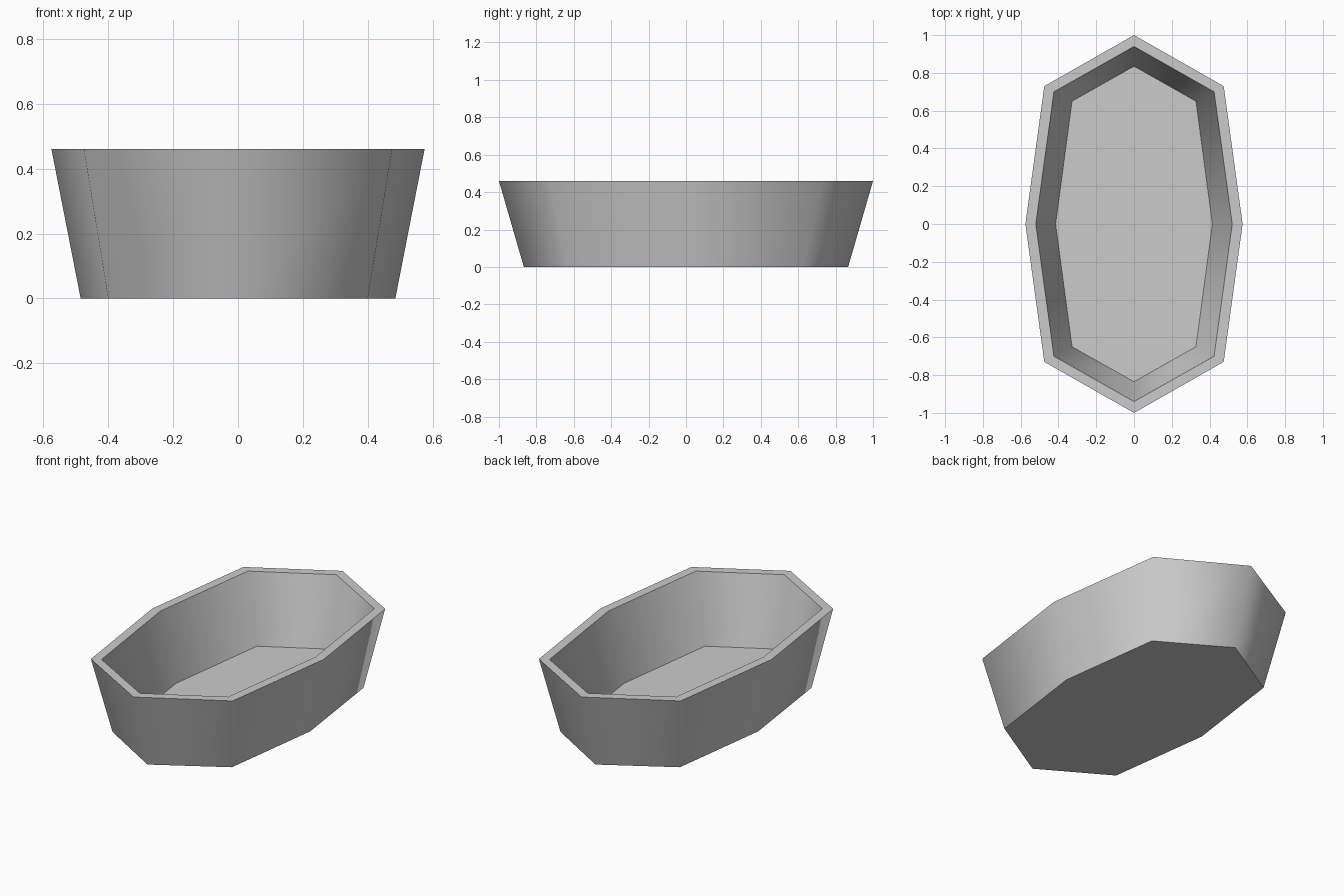
import bpy
import bmesh
from math import radians

cube = bpy.data.objects.get("Cube")
if cube:
    bpy.data.objects.remove(cube, do_unlink=True)

grey = bpy.data.materials.new("plain grey")
grey.use_nodes = True
colour = (0.6, 0.6, 0.6, 1)
grey.diffuse_color = colour
grey.node_tree.nodes["Principled BSDF"].inputs["Base Color"].default_value = colour


def add_ring(bm, tip_y, corner_x, corner_y, side_x, z):
    """Stretched octagon with points at both ends and both sides."""
    outline = [(0, tip_y), (-corner_x, corner_y), (-side_x, 0), (-corner_x, -corner_y),
               (0, -tip_y), (corner_x, -corner_y), (side_x, 0), (corner_x, corner_y)]
    return [bm.verts.new((x, y, z)) for x, y in outline]


# Octagonal tub: underside, outer wall, rim, inner wall, floor
bm = bmesh.new()
rings = [
    add_ring(bm, 0.867, 0.40, 0.63, 0.485, 0),
    add_ring(bm, 1.0, 0.475, 0.73, 0.575, 0.46),
    add_ring(bm, 0.94, 0.424, 0.70, 0.52, 0.46),
    add_ring(bm, 0.835, 0.328, 0.65, 0.415, 0.05),
]
bm.faces.new(rings[0])
bm.faces.new(rings[-1])
for low, high in zip(rings, rings[1:]):
    for i in range(8):
        j = (i + 1) % 8
        bm.faces.new((low[i], low[j], high[j], high[i]))
bmesh.ops.recalc_face_normals(bm, faces=bm.faces)

mesh = bpy.data.meshes.new("tub")
bm.to_mesh(mesh)
bm.free()
mesh.materials.append(grey)
tub = bpy.data.objects.new("tub", mesh)
bpy.context.collection.objects.link(tub)

# Walls blend smoothly around the corners; rim, floor and underside stay crisp
bpy.context.view_layer.objects.active = tub
tub.select_set(True)
bpy.ops.object.shade_smooth_by_angle(angle=radians(65))
